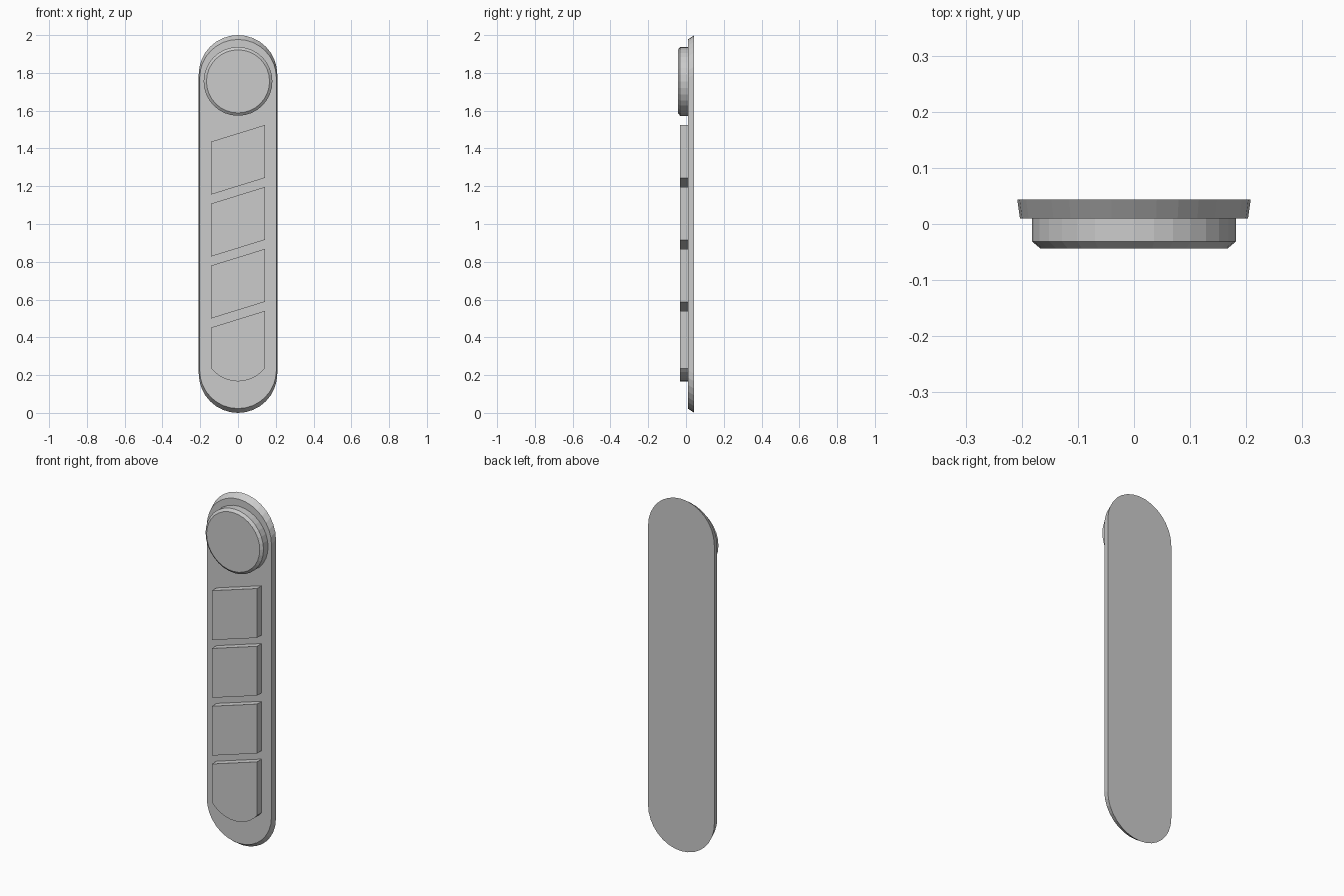
import bpy, bmesh
from math import sin, cos, pi, asin

if "Cube" in bpy.data.objects:
    bpy.data.objects.remove(bpy.data.objects["Cube"])


def loft(name, rings):
    """Solid from matching (y, [(x, z), ...]) outlines, capped at both ends."""
    bm = bmesh.new()
    loops = [[bm.verts.new((x, y, z)) for x, z in pts] for y, pts in rings]
    n = len(loops[0])
    for a, b in zip(loops, loops[1:]):
        for i in range(n):
            j = (i + 1) % n
            bm.faces.new((a[i], a[j], b[j], b[i]))
    bm.faces.new(loops[0])
    bm.faces.new(loops[-1])
    bmesh.ops.recalc_face_normals(bm, faces=bm.faces)
    mesh = bpy.data.meshes.new(name)
    bm.to_mesh(mesh)
    bm.free()
    ob = bpy.data.objects.new(name, mesh)
    bpy.context.collection.objects.link(ob)
    return ob


def arc(cx, cz, r, a0, a1, n):
    return [(cx + r * cos(a0 + (a1 - a0) * i / n),
             cz + r * sin(a0 + (a1 - a0) * i / n)) for i in range(n + 1)]


def stadium(scale):
    r = 0.208
    pts = arc(0, 2 - r, r, 0, pi, 16) + arc(0, r, r, pi, 2 * pi, 16)
    return [(x * scale, 1 + (z - 1) * scale) for x, z in pts]


FRONT = 0.010    # front face of the back plate
HALF = 0.142     # half width of the tiles

# Back plate with sloped rim
loft("back_plate", [(0.0435, stadium(1.0)), (FRONT, stadium(0.977))])

# Round button with chamfered front edge
loft("round_button", [(y, arc(0, 1.755, r, 0, 2 * pi, 32)[:-1])
                      for y, r in ((FRONT, 0.182), (-0.031, 0.182), (-0.0435, 0.167))])

# Slanted raised tiles, the lowest with a rounded bottom
for k in range(4):
    left_top = 1.436 - 0.328 * k
    right_top = left_top + 0.088
    if k < 3:
        bottom = [(-HALF, left_top - 0.28), (HALF, right_top - 0.28)]
    else:
        r = 0.181
        a = asin(HALF / r)
        bottom = arc(0, 0.167 + r, r, 1.5 * pi - a, 1.5 * pi + a, 12)
    outline = bottom + [(HALF, right_top), (-HALF, left_top)]
    loft(f"slanted_tile_{k + 1}", [(FRONT, outline), (-0.032, outline)])
